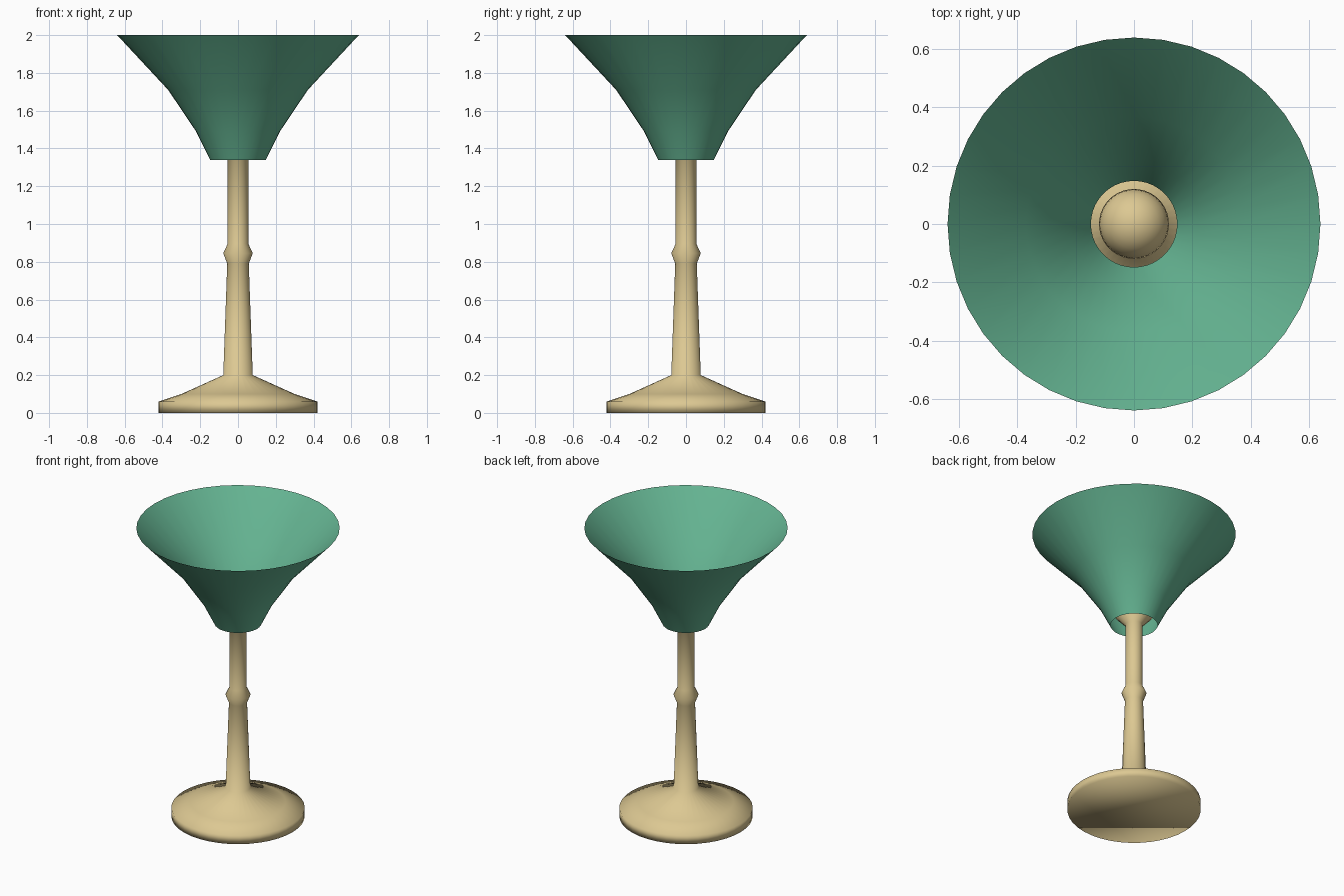
import bpy, bmesh
from math import sin, cos, pi

if "Cube" in bpy.data.objects:
    bpy.data.objects.remove(bpy.data.objects["Cube"])

SIDES = 40


def material(name, rgb):
    m = bpy.data.materials.new(name)
    m.diffuse_color = (*rgb, 1)
    m.use_nodes = True
    m.node_tree.nodes["Principled BSDF"].inputs["Base Color"].default_value = m.diffuse_color
    return m


def lathe(name, profile, mat, cap_bottom=False):
    """Spin (radius, z) points about z; a radius of 0 becomes a pole."""
    bm = bmesh.new()
    rings = []
    for r, z in profile:
        if r == 0:
            rings.append([bm.verts.new((0, 0, z))] * SIDES)
        else:
            rings.append([bm.verts.new((r * cos(2 * pi * i / SIDES),
                                        r * sin(2 * pi * i / SIDES), z))
                          for i in range(SIDES)])
    for low, high in zip(rings, rings[1:]):
        for i in range(SIDES):
            j = (i + 1) % SIDES
            corners = [low[i], low[j], high[j], high[i]]
            bm.faces.new(list(dict.fromkeys(corners)))
    if cap_bottom:
        bm.faces.new(rings[0][::-1])
    me = bpy.data.meshes.new(name)
    bm.to_mesh(me)
    bm.free()
    me.materials.append(mat)
    me.shade_smooth()
    ob = bpy.data.objects.new(name, me)
    bpy.context.collection.objects.link(ob)
    return ob


tan = material("tan", (0.72, 0.58, 0.29))
green = material("green", (0.13, 0.46, 0.29))

# Foot, tapered stem with a collar, flared socket and rounded bulb top
stand = [(0.42, 0), (0.42, 0.06), (0.30, 0.10), (0.078, 0.20),
         (0.057, 0.79), (0.078, 0.845), (0.055, 0.895), (0.055, 1.34),
         (0.12, 1.41)]
dome = [(0.12 * cos(a * pi / 12), 1.41 + 0.12 * sin(a * pi / 12))
        for a in range(1, 6)]
lathe("stand", stand + dome + [(0, 1.53)], tan, cap_bottom=True)

# Open flaring shade, a single thin surface
lathe("shade", [(0.148, 1.34), (0.222, 1.49), (0.37, 1.71), (0.64, 2.0)], green)
